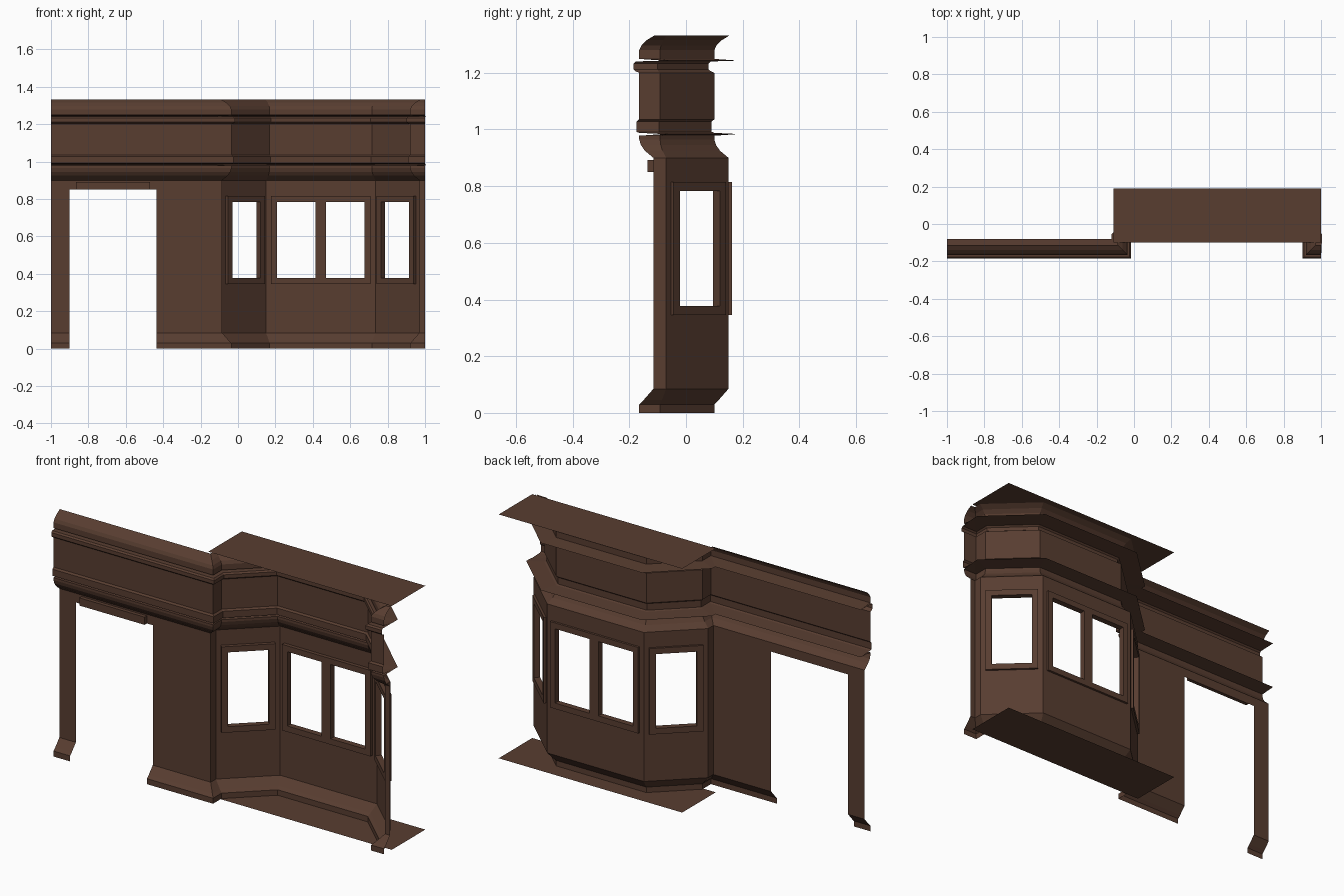
import bpy
from mathutils import Vector

old = bpy.data.objects.get("Cube")
if old:
    bpy.data.objects.remove(old)

# One painted-timber colour
brown = bpy.data.materials.new("dark brown paint")
brown.use_nodes = True
colour = (0.098, 0.047, 0.030, 1)
brown.diffuse_color = colour
brown.node_tree.nodes["Principled BSDF"].inputs["Base Color"].default_value = colour


def make(name, verts, faces):
    mesh = bpy.data.meshes.new(name)
    mesh.from_pydata(verts, [], faces)
    mesh.materials.append(brown)
    ob = bpy.data.objects.new(name, mesh)
    bpy.context.collection.objects.link(ob)
    return ob


def normal(a, b):
    d = (b - a).normalized()
    return Vector((d.y, -d.x))


def offset_path(path, dist):
    """Plan path moved outward by dist, with mitred corners."""
    norms = [normal(a, b) for a, b in zip(path, path[1:])]
    out = []
    for i, p in enumerate(path):
        n0 = norms[max(i - 1, 0)]
        n1 = norms[min(i, len(norms) - 1)]
        out.append(p + (n0 + n1) * dist / (1 + n0.dot(n1)))
    return out


def sweep(name, path, profile):
    """Sheet moulding: profile of (outward, z) points along a plan path."""
    rows = [[(p.x, p.y, z) for p in offset_path(path, o)] for o, z in profile]
    n = len(path)
    faces = [(j * n + i, j * n + i + 1, (j + 1) * n + i + 1, (j + 1) * n + i)
             for j in range(len(rows) - 1) for i in range(n - 1)]
    make(name, sum(rows, []), faces)


def wall(name, a, b, us, zs, holes=()):
    """Flat sheet wall from a to b split at distances us and heights zs."""
    d = (b - a).normalized()
    n = len(us)
    verts = [(a.x + d.x * u, a.y + d.y * u, z) for z in zs for u in us]
    faces = [(j * n + i, j * n + i + 1, (j + 1) * n + i + 1, (j + 1) * n + i)
             for j in range(len(zs) - 1) for i in range(n - 1) if (i, j) not in holes]
    make(name, verts, faces)


def bars(name, origin, along, boxes):
    """Boxes given as (u0, u1, out0, out1, z0, z1) in a wall's own frame."""
    out = Vector((along.y, -along.x))
    verts, faces = [], []
    for u0, u1, o0, o1, z0, z1 in boxes:
        k = len(verts)
        for z in (z0, z1):
            for u, o in ((u0, o1), (u1, o1), (u1, o0), (u0, o0)):
                p = origin + along * u + out * o
                verts.append((p.x, p.y, z))
        for f in ((3, 2, 1, 0), (4, 5, 6, 7), (0, 1, 5, 4),
                  (1, 2, 6, 5), (2, 3, 7, 6), (3, 0, 4, 7)):
            faces.append(tuple(k + v for v in f))
    make(name, verts, faces)


# Plan of the frontage: flat front, return, splay, recessed wall, and mirror
FRONT, SPLAY, BACK = -0.115, -0.07, 0.15
MID = 0.4425
half = [(-0.5275, FRONT), (-0.5275, SPLAY), (-0.2925, BACK)]
plan = [Vector((-1, FRONT))]
plan += [Vector((MID + x, y)) for x, y in half]
plan += [Vector((MID - x, y)) for x, y in reversed(half)]
plan.append(Vector((1, FRONT)))

DOOR_L, DOOR_R = -0.90, -0.435
WALL_Z, TOP_Z = 0.085, 0.90
SILL, HEAD, BAR = 0.345, 0.815, 0.032

# Base moulding, broken at the doorway
base = [(0.05, 0), (0.05, 0.03), (0.035, 0.045), (0, WALL_Z)]
sweep("base_moulding_door_side", [plan[0], Vector((DOOR_L, FRONT))], base)
sweep("base_moulding", [Vector((DOOR_R, FRONT))] + plan[1:], base)

# Walls, with openings for the door and windows
wall("door_wall", plan[0], plan[1],
     [0, DOOR_L + 1, DOOR_R + 1, plan[1].x + 1], [WALL_Z, 0.85, TOP_Z], [(1, 0)])
names = ["return_wall_right", "splay_wall_right", "recessed_wall",
         "splay_wall_left", "return_wall_left", "end_wall"]
for i, name in enumerate(names, 1):
    a, b = plan[i], plan[i + 1]
    size = (b - a).length
    if i not in (2, 3, 4):
        wall(name, a, b, [0, size], [WALL_Z, TOP_Z])
        continue
    w = 0.267 if i == 3 else 0.135
    c = size / 2
    t = BAR - 0.005
    wall(name, a, b, [0, c - w + t, c + w - t, size],
         [WALL_Z, SILL + t, HEAD - t, TOP_Z], [(1, 1)])
    # Window frame standing slightly proud on both sides of its wall
    o0, o1 = -0.012, 0.02
    boxes = [(c - w, c + w, o0, o1, SILL, SILL + BAR),
             (c - w, c + w, o0, o1, HEAD - BAR, HEAD),
             (c - w, c - w + BAR, o0, o1, SILL + BAR, HEAD - BAR),
             (c + w - BAR, c + w, o0, o1, SILL + BAR, HEAD - BAR)]
    if i == 3:
        boxes.append((c - 0.027, c + 0.027, o0, o1, SILL + BAR, HEAD - BAR))
    bars(name.replace("wall", "window_frame"), a, (b - a).normalized(), boxes)

# Small box over the doorway
bars("door_head_box", plan[0], Vector((1, 0)), [(0.135, 0.53, 0, 0.02, 0.85, 0.892)])

# Lower cornice, frieze and upper cornice, each with a ledge running back
sweep("lower_cornice", plan,
      [(0, TOP_Z), (0.03, 0.925), (0.044, 0.945), (0.05, 0.965), (0.05, 0.978), (-0.035, 0.984)])
sweep("frieze", plan,
      [(-0.035, 0.984), (0.05, 0.988), (0.06, 0.992), (0.06, 1.028), (0.05, 1.036),
       (0.05, 1.2), (0.062, 1.205), (0.07, 1.212), (0.07, 1.232), (0.062, 1.24),
       (-0.035, 1.243)])
sweep("upper_cornice", plan,
      [(-0.035, 1.243), (0.05, 1.249), (0.05, 1.28), (0.042, 1.297),
       (0.024, 1.315), (-0.004, 1.332)])

# Flat floor and ceiling sheets of the recess
for name, z in (("recess_floor", 0), ("recess_ceiling", 1.333)):
    make(name, [(-0.11, -0.10, z), (1, -0.10, z), (1, 0.19, z), (-0.11, 0.19, z)],
         [(0, 1, 2, 3)])
